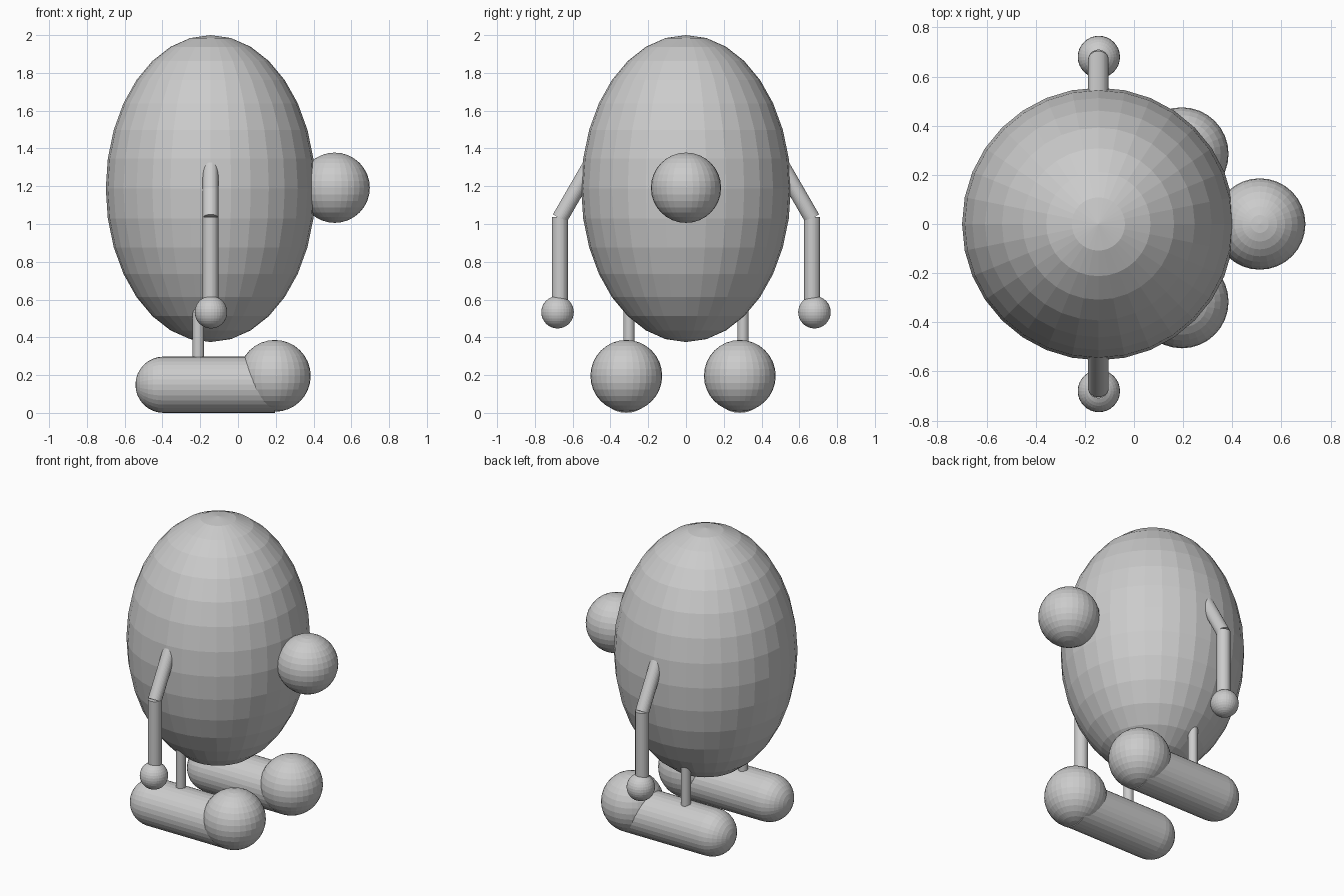
import bpy
from mathutils import Vector

if "Cube" in bpy.data.objects:
    bpy.data.objects.remove(bpy.data.objects["Cube"])

grey = bpy.data.materials.new("light_grey")
grey.diffuse_color = (0.6, 0.6, 0.6, 1)
grey.use_nodes = True
grey.node_tree.nodes["Principled BSDF"].inputs["Base Color"].default_value = grey.diffuse_color


def finish(name):
    ob = bpy.context.object
    ob.name = name
    ob.data.materials.append(grey)
    return ob


def ball(name, centre, radius, scale=(1, 1, 1), rotation=(0, 0, 0)):
    bpy.ops.mesh.primitive_uv_sphere_add(segments=32, ring_count=16, radius=radius,
                                         location=centre, rotation=rotation)
    ob = finish(name)
    ob.scale = scale
    return ob


def rod(name, start, end, radius):
    a, b = Vector(start), Vector(end)
    bpy.ops.mesh.primitive_cylinder_add(vertices=32, radius=radius, depth=(b - a).length,
                                        location=(a + b) / 2)
    ob = finish(name)
    ob.rotation_euler = (b - a).to_track_quat('Z', 'Y').to_euler()
    return ob


# Egg-shaped body and round nose
BX = -0.145
ball("body", (BX, 0, 1.1875), 0.555, (1, 1, 0.8125 / 0.555))
ball("nose", (0.512, 0, 1.192), 0.186)

for side, s, foot_y in (("left", 1, 0.285), ("right", -1, -0.316)):
    # Bent arm with a ball hand
    elbow = (BX, s * 0.668, 1.03)
    rod(side + "_upper_arm", (BX, s * 0.443, 1.42), elbow, 0.042)
    rod(side + "_forearm", (BX, s * 0.668, 0.55), (BX, s * 0.668, 1.037), 0.042)
    ball(side + "_hand", (BX + 0.002, s * 0.68, 0.533), 0.086)

    # Thin leg
    rod(side + "_leg", (-0.21, s * 0.302, 0.2), (-0.21, s * 0.302, 0.7), 0.03)

    # Long foot with rounded heel and ball toe
    rod(side + "_foot", (-0.394, foot_y, 0.149), (0.195, foot_y, 0.149), 0.149)
    ball(side + "_heel", (-0.394, foot_y, 0.149), 0.149, rotation=(0, 1.5707963, 0))
    ball(side + "_toe", (0.195, foot_y, 0.196), 0.19)
